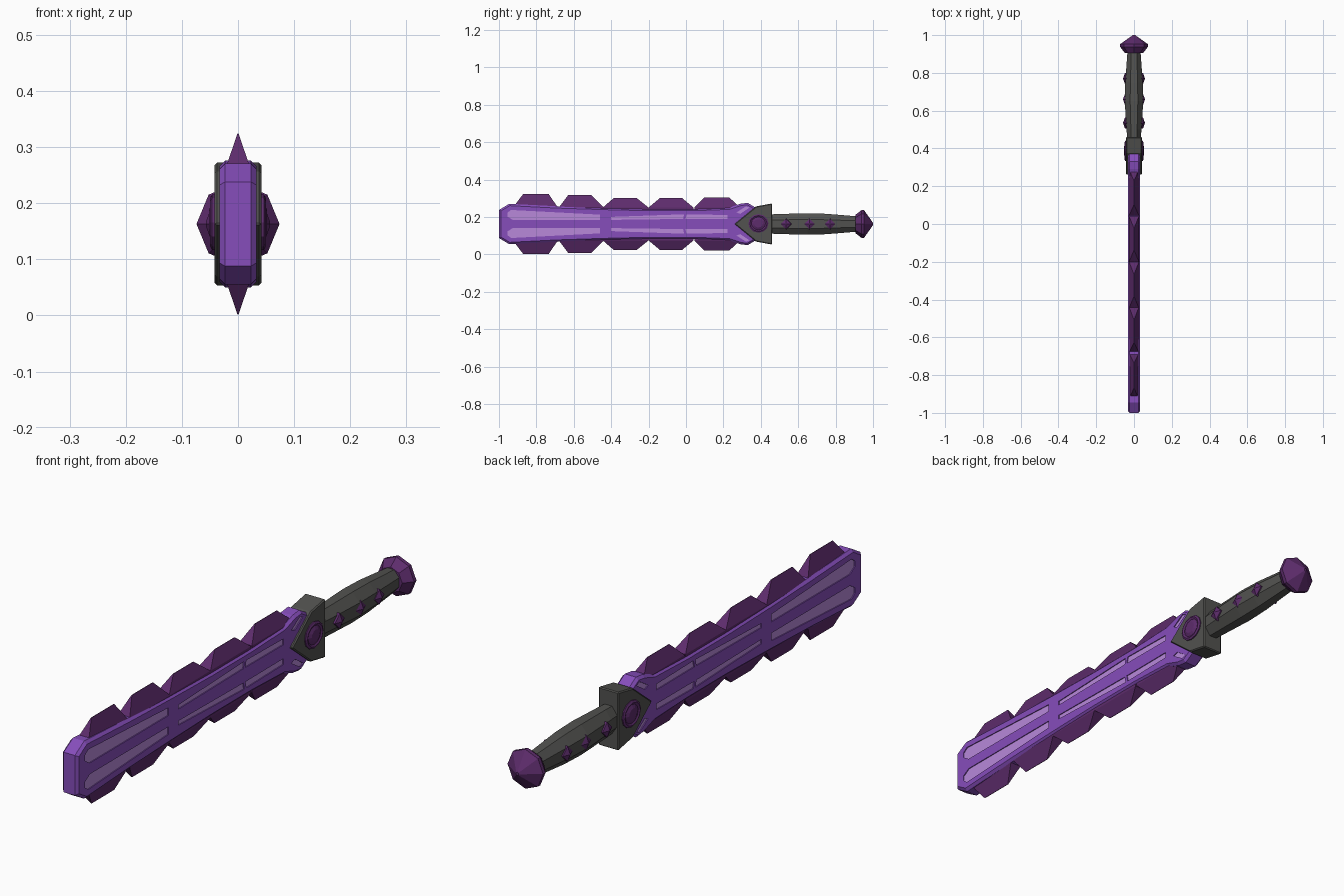
import bpy, bmesh, math
from mathutils import Vector

if "Cube" in bpy.data.objects:
    bpy.data.objects.remove(bpy.data.objects["Cube"])

ZC = 0.163  # height of the sword's long axis


def material(name, rgb):
    m = bpy.data.materials.new(name)
    m.diffuse_color = (*rgb, 1)
    m.use_nodes = True
    m.node_tree.nodes["Principled BSDF"].inputs["Base Color"].default_value = m.diffuse_color
    return m


VIOLET = material("violet", (0.24, 0.075, 0.50))
LILAC = material("lilac", (0.48, 0.25, 0.70))
PLUM = material("plum", (0.11, 0.025, 0.15))
DARK = material("dark_grey", (0.085, 0.085, 0.08))


def finish(bm, name, mat):
    bmesh.ops.recalc_face_normals(bm, faces=bm.faces)
    me = bpy.data.meshes.new(name)
    bm.to_mesh(me)
    bm.free()
    ob = bpy.data.objects.new(name, me)
    bpy.context.collection.objects.link(ob)
    if mat:
        me.materials.append(mat)
    return ob


def loft(bm, rings):
    """Skin a list of equal-length vertex rings and cap both ends."""
    rows = [[bm.verts.new(p) for p in r] for r in rings]
    n = len(rows[0])
    for a, b in zip(rows, rows[1:]):
        for i in range(n):
            j = (i + 1) % n
            bm.faces.new((a[i], a[j], b[j], b[i]))
    bm.faces.new(rows[0])
    bm.faces.new(rows[-1])


def prism(bm, outline, x0, x1):
    """Extrude a side-view (y, height offset) outline from x0 to x1."""
    loft(bm, [[(x, y, ZC + h) for y, h in outline] for x in (x0, x1)])


def oval(y, rx, rz, n=8, turn=0.0):
    return [(rx * math.cos(turn + k * math.tau / n), y,
             ZC + rz * math.sin(turn + k * math.tau / n)) for k in range(n)]


def chamfer(ob, width, limit):
    m = ob.modifiers.new("chamfer", "BEVEL")
    m.width, m.segments = width, 1
    m.limit_method, m.angle_limit = "ANGLE", math.radians(limit)


def mirrored(half):
    return half + [(y, -h) for y, h in reversed(half)]


# Blade body with waisted outline
edge = [(-1, .075), (-.945, .108), (-.69, .095), (-.45, .087), (-.2, .081),
        (.04, .081), (.23, .088), (.29, .108), (.33, .113), (.385, .08)]
bm = bmesh.new()
prism(bm, mirrored(edge), -.033, .033)
blade = finish(bm, "blade", VIOLET)
chamfer(blade, .01, 70)

# Recessed light panels on both faces
panels = [
    [(-.955, .06), (-.935, .075), (-.46, .05), (-.46, .021), (-.925, .021), (-.955, .04)],
    [(-.40, .038), (-.01, .052), (-.015, .027), (-.40, .022)],
    [(.003, .052), (.222, .048), (.222, .026), (-.003, .027)],
    [(.27, .062), (.32, .094), (.34, .088), (.29, .054)],
]
cut, plate = bmesh.new(), bmesh.new()
for p in panels:
    for s in (1, -1):
        shape = [(y, s * h) for y, h in p]
        for side in (1, -1):
            prism(cut, shape, side * .029, side * .05)
            prism(plate, shape, side * .02, side * .0295)
cutter = finish(cut, "panel_cutter", None)
cutter.hide_render = True
cutter.hide_viewport = True
finish(plate, "light_panels", LILAC)
m = blade.modifiers.new("recess", "BOOLEAN")
m.object, m.operation, m.solver = cutter, "DIFFERENCE", "EXACT"

# Wedge teeth along both edges: base start, ridge start, ridge end, base end, ridge height
teeth = [(-.925, -.87, -.735, -.685, .161), (-.68, -.63, -.505, -.44, .154),
         (-.445, -.385, -.265, -.20, .140), (-.20, -.14, -.02, .04, .138),
         (.045, .10, .23, .29, .143)]
bm = bmesh.new()
for a, b, c, d, h in teeth:
    for s in (1, -1):
        low = [(x, y, ZC + s * .07) for x, y in ((-.026, a), (.026, a), (.026, d), (-.026, d))]
        mid = [(x, y, ZC + s * .088) for x, y in ((-.026, a), (.026, a), (.026, d), (-.026, d))]
        top = [(x, y, ZC + s * h) for x, y in ((-.001, b), (.001, b), (.001, c), (-.001, c))]
        loft(bm, [low, mid, top])
finish(bm, "edge_teeth", PLUM)

# Arrow-shaped guard
bm = bmesh.new()
prism(bm, mirrored([(.262, .002), (.375, .094), (.46, .11)]), -.042, .042)
guard = finish(bm, "guard", DARK)
chamfer(guard, .008, 60)

# Round guard gem with raised centre, both sides
bm = bmesh.new()
for side in (1, -1):
    loft(bm, [[(side * x, .387 + r * math.cos(k * math.tau / 12),
                ZC + .003 + r * .92 * math.sin(k * math.tau / 12)) for k in range(12)]
              for x, r in ((.03, .054), (.046, .054), (.05, .046), (.046, .038), (.052, .024))])
finish(bm, "guard_gem", PLUM)

# Eight-sided grip swelling in the middle
bm = bmesh.new()
loft(bm, [oval(y, rx, rz, turn=math.pi / 8) for y, rx, rz in
          ((.44, .037, .055), (.50, .043, .058), (.65, .053, .062), (.75, .050, .059), (.92, .037, .044))])
finish(bm, "grip", DARK)

# Diamond studs on both sides of the grip
bm = bmesh.new()
for y in (.535, .66, .77):
    for side in (1, -1):
        loft(bm, [[(side * x, y + r * dy, ZC + r * dz) for dy, dz in ((1, 0), (0, 1), (-1, 0), (0, -1))]
                  for x, r in ((.03, .03), (.048, .029), (.057, .004))])
finish(bm, "grip_studs", PLUM)

# Faceted pommel
bm = bmesh.new()
loft(bm, [oval(y, r, r) for y, r in ((.905, .048), (.938, .074), (.952, .074), (1.0, .006))])
finish(bm, "pommel", PLUM)
